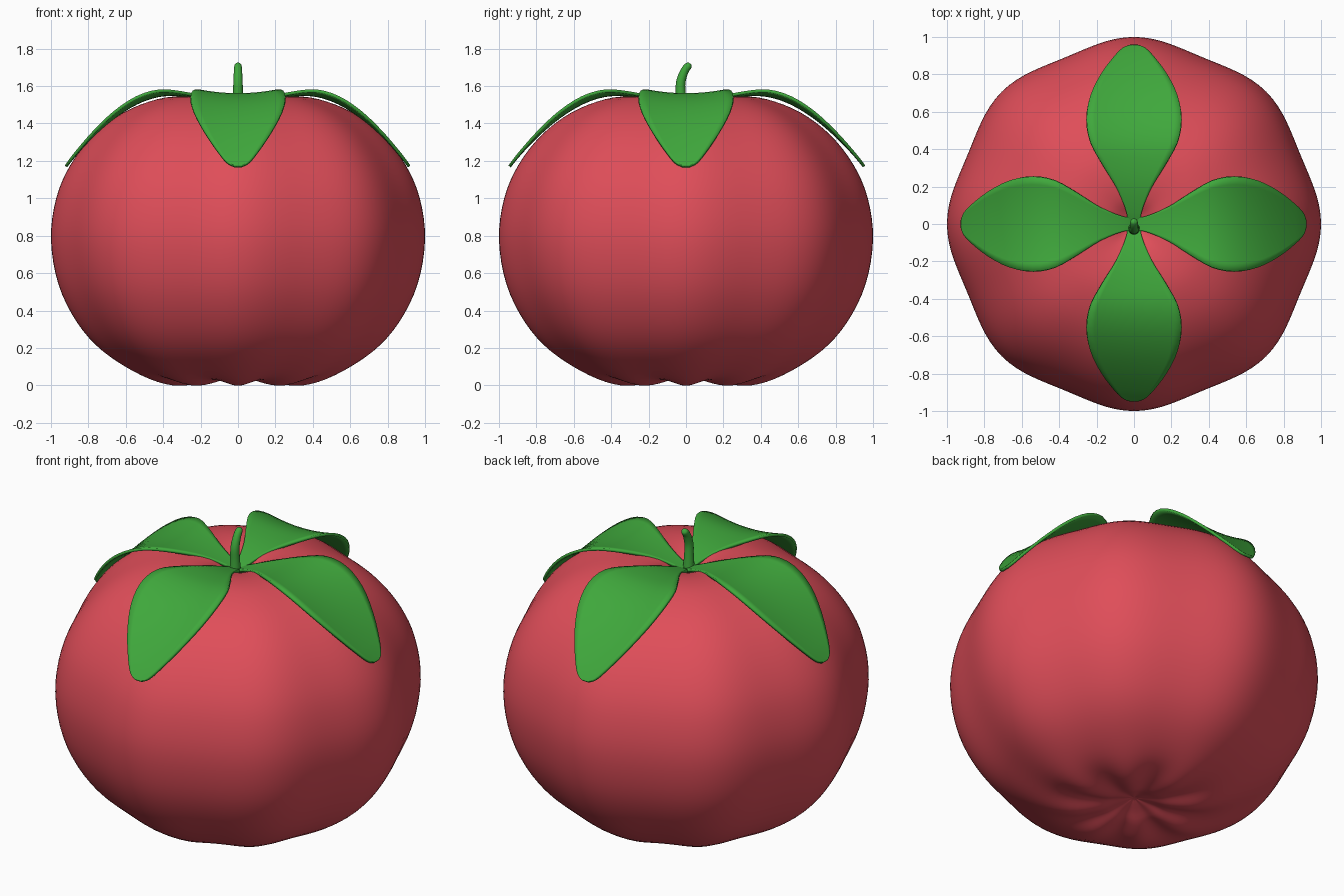
import bpy, bmesh, math
from mathutils import Vector

if "Cube" in bpy.data.objects:
    bpy.data.objects.remove(bpy.data.objects["Cube"])


def material(name, rgb):
    m = bpy.data.materials.new(name)
    m.diffuse_color = (*rgb, 1)
    m.use_nodes = True
    m.node_tree.nodes["Principled BSDF"].inputs["Base Color"].default_value = m.diffuse_color
    return m


RED = material("red_skin", (0.74, 0.075, 0.10))
GREEN = material("green_leaf", (0.05, 0.39, 0.045))


def smooth(points, steps):
    """Catmull-Rom curve through points."""
    p = [Vector(q) for q in points]
    p = [2 * p[0] - p[1]] + p + [2 * p[-1] - p[-2]]
    out = []
    for i in range(1, len(p) - 2):
        a, b, c, d = p[i - 1:i + 3]
        for k in range(steps):
            t = k / steps
            out.append(0.5 * (2 * b + (c - a) * t + (2 * a - 5 * b + 4 * c - d) * t**2
                              + (3 * b - a - 3 * c + d) * t**3))
    return out + [p[-2]]


def make_object(name, verts, faces, mat):
    me = bpy.data.meshes.new(name)
    me.from_pydata(verts, [], faces)
    bm = bmesh.new()
    bm.from_mesh(me)
    bmesh.ops.remove_doubles(bm, verts=bm.verts, dist=1e-5)
    bmesh.ops.recalc_face_normals(bm, faces=bm.faces)
    bm.to_mesh(me)
    bm.free()
    me.polygons.foreach_set("use_smooth", [True] * len(me.polygons))
    me.materials.append(mat)
    ob = bpy.data.objects.new(name, me)
    bpy.context.collection.objects.link(ob)
    return ob


# fruit body: lathed profile with eight soft lobes, strongest underneath
profile = [(0, 0.075), (0.1, 0.045), (0.2, 0.012), (0.35, 0.0), (0.52, 0.055), (0.72, 0.18),
           (0.86, 0.335), (0.96, 0.54), (1, 0.78), (0.972, 1.0), (0.895, 1.18), (0.77, 1.34),
           (0.61, 1.46), (0.43, 1.53), (0.28, 1.545), (0.15, 1.525), (0.06, 1.48), (0, 1.46)]
rings = smooth(profile, 4)
N = 128
verts, faces = [], []
for r, z in rings:
    r = max(r, 0)
    fold = 0.015 * math.exp(-((r - 0.32) / 0.17)**2) if z < 0.4 else 0
    for j in range(N):
        a = 2 * math.pi * j / N
        dip = 1 - math.cos(8 * a)
        rr = r * (1 - 0.018 * dip)
        verts.append((rr * math.cos(a), rr * math.sin(a), z + fold * dip))
for i in range(len(rings) - 1):
    for j in range(N):
        k = (j + 1) % N
        faces.append((i * N + j, i * N + k, (i + 1) * N + k, (i + 1) * N + j))
make_object("fruit_body", verts, faces, RED)

# leaves: spine stations (radius, height, half width), cupped upward across
spine = [(0.0, 1.475, 0.04), (0.06, 1.50, 0.04), (0.18, 1.535, 0.09), (0.3, 1.552, 0.165),
         (0.42, 1.55, 0.232), (0.54, 1.51, 0.254), (0.66, 1.435, 0.234), (0.77, 1.34, 0.178),
         (0.86, 1.245, 0.108), (0.905, 1.19, 0.06), (0.92, 1.17, 0.02)]
stations = smooth(spine, 3)
M = 12
for n, (name, length) in enumerate([("right_leaf", 0.995), ("back_leaf", 1.035),
                                    ("left_leaf", 1.0), ("front_leaf", 1.025)]):
    verts = []
    for r, z, w in stations:
        for j in range(M + 1):
            v = 2 * j / M - 1
            verts.append((r * length, w * v, z + 0.45 * (w * v)**2))
    W = M + 1
    faces = [(i * W + j, (i + 1) * W + j, (i + 1) * W + j + 1, i * W + j + 1)
             for i in range(len(stations) - 1) for j in range(M)]
    leaf = make_object(name, verts, faces, GREEN)
    leaf.rotation_euler.z = n * math.pi / 2
    sol = leaf.modifiers.new("thickness", "SOLIDIFY")
    sol.thickness = 0.016
    sol.offset = 0

# stem: short bent tube with a rounded tip
path = [(0, -0.025, 1.45, 0.034), (0, -0.028, 1.55, 0.027), (0, -0.028, 1.62, 0.025),
        (0, -0.008, 1.68, 0.022), (0, 0.014, 1.71, 0.019), (0, 0.022, 1.72, 0.008)]
S = 16
pts = smooth(path, 4)
verts, faces = [], []
for i, p in enumerate(pts):
    d = (pts[min(i + 1, len(pts) - 1)] - pts[max(i - 1, 0)]).to_3d().normalized()
    side = Vector((1, 0, 0))
    up = d.cross(side)
    for j in range(S):
        a = 2 * math.pi * j / S
        verts.append(p.to_3d() + p[3] * (side * math.cos(a) + up * math.sin(a)))
for i in range(len(pts) - 1):
    for j in range(S):
        k = (j + 1) % S
        faces.append((i * S + j, i * S + k, (i + 1) * S + k, (i + 1) * S + j))
faces += [tuple(range(S)), tuple(range((len(pts) - 1) * S, len(pts) * S))]
make_object("stem", verts, faces, GREEN)
